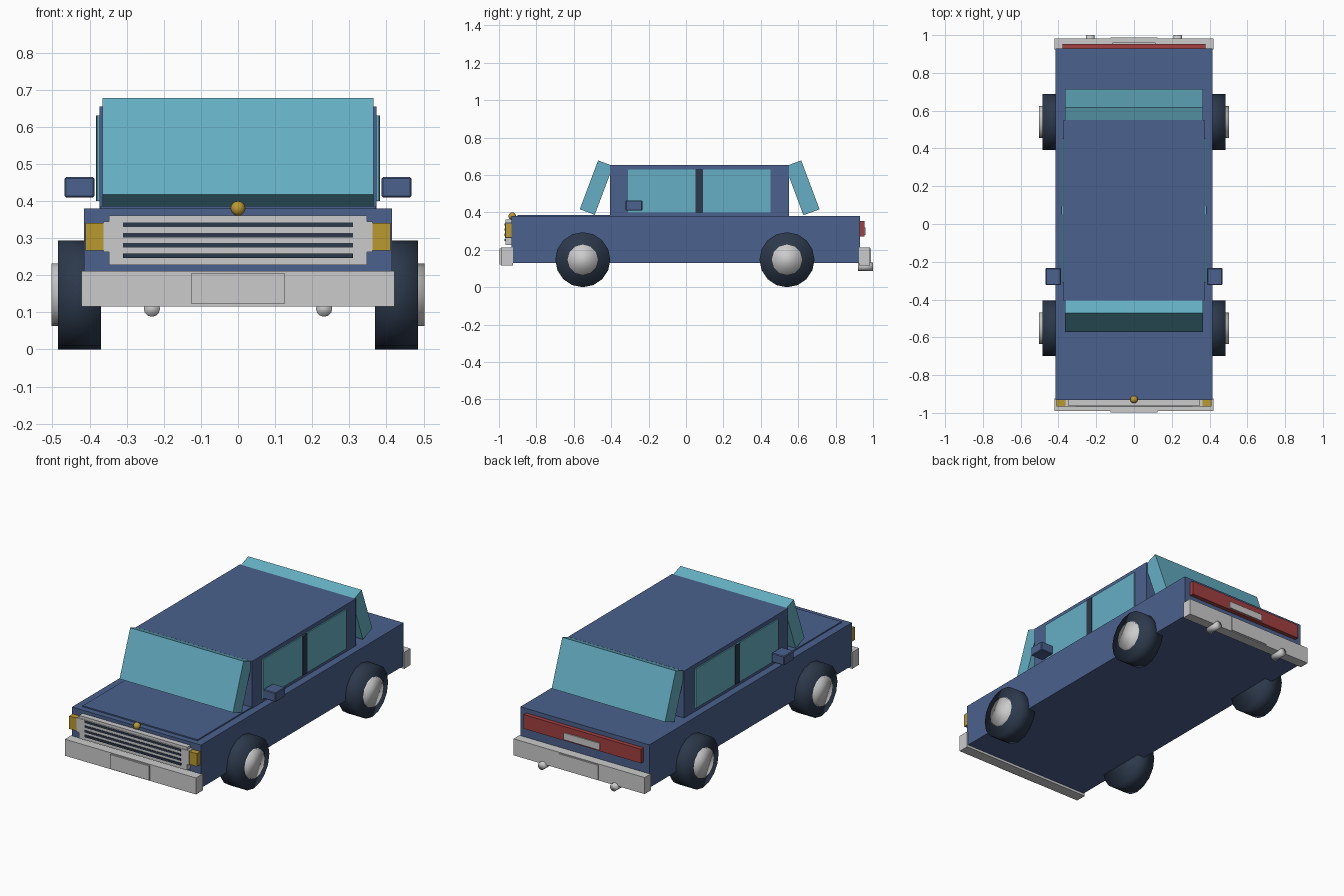
import bpy, bmesh, math
from mathutils import Matrix

if "Cube" in bpy.data.objects:
    bpy.data.objects.remove(bpy.data.objects["Cube"])


def material(name, rgb):
    m = bpy.data.materials.new(name)
    m.diffuse_color = (*rgb, 1)
    m.use_nodes = True
    m.node_tree.nodes["Principled BSDF"].inputs["Base Color"].default_value = m.diffuse_color
    return m


BLUE = material("blue_paint", (0.07, 0.12, 0.27))
GLASS = material("glass", (0.13, 0.43, 0.55))
DARK = material("dark_rubber", (0.025, 0.04, 0.07))
YELLOW = material("yellow", (0.5, 0.32, 0.03))
RED = material("red", (0.36, 0.05, 0.05))


def finish(name, bm, mat=None, smooth=False):
    bmesh.ops.recalc_face_normals(bm, faces=bm.faces)
    me = bpy.data.meshes.new(name)
    bm.to_mesh(me)
    bm.free()
    for p in me.polygons:
        p.use_smooth = smooth
    if mat:
        me.materials.append(mat)
    ob = bpy.data.objects.new(name, me)
    bpy.context.collection.objects.link(ob)
    return ob


def box(name, x, y, z, mat=None, bevel=0):
    bm = bmesh.new()
    mid = [(a + b) / 2 for a, b in (x, y, z)]
    size = [b - a for a, b in (x, y, z)]
    bmesh.ops.create_cube(bm, size=1, matrix=Matrix.Translation(mid) @ Matrix.Diagonal((*size, 1)))
    ob = finish(name, bm, mat)
    if bevel:
        mod = ob.modifiers.new("bevel", "BEVEL")
        mod.width, mod.segments = bevel, 1
    return ob


def cylinder(name, centre, r, length, axis, sides, mat=None):
    bm = bmesh.new()
    turn = Matrix.Rotation(math.pi / 2, 4, "Y" if axis == "X" else "X")
    bmesh.ops.create_cone(bm, cap_ends=True, segments=sides, radius1=r, radius2=r, depth=length,
                          matrix=Matrix.Translation(centre) @ turn)
    return finish(name, bm, mat, True)


def extrude_x(name, profile, half, mat):
    bm = bmesh.new()
    face = bm.faces.new([bm.verts.new((-half, y, z)) for y, z in profile])
    out = bmesh.ops.extrude_face_region(bm, geom=[face])
    bmesh.ops.translate(bm, vec=(2 * half, 0, 0),
                        verts=[v for v in out["geom"] if isinstance(v, bmesh.types.BMVert)])
    return finish(name, bm, mat)


# Body, hood panel and cabin
box("body", (-0.415, 0.415), (-0.933, 0.93), (0.13, 0.38), BLUE)
box("hood_panel", (-0.37, 0.37), (-0.90, -0.35), (0.37, 0.387), BLUE)
box("cabin", (-0.373, 0.373), (-0.405, 0.55), (0.37, 0.654), BLUE)

# Thick tilted screens
extrude_x("windshield", [(-0.568, 0.417), (-0.47, 0.678), (-0.39, 0.648), (-0.488, 0.387)], 0.365, GLASS)
extrude_x("rear_window", [(0.714, 0.417), (0.616, 0.678), (0.53, 0.646), (0.628, 0.385)], 0.365, GLASS)

# Side windows, pillars, mirrors and lamps
for s, side in ((-1, "left"), (1, "right")):
    def span(a, b):
        return tuple(sorted((s * a, s * b)))
    box(side + "_window", span(0.36, 0.38), (-0.31, 0.453), (0.40, 0.63), GLASS)
    box(side + "_pillar", span(0.36, 0.383), (0.05, 0.092), (0.40, 0.63), DARK)
    box(side + "_mirror", span(0.387, 0.468), (-0.323, -0.233), (0.41, 0.464), BLUE, 0.004)
    box(side + "_headlight", span(0.345, 0.411), (-0.965, -0.92), (0.266, 0.341), YELLOW)
    cylinder(side + "_exhaust", (s * 0.232, 0.96, 0.11), 0.022, 0.08, "Y", 12)
    # Wheels with hubs
    for y, end in ((-0.552, "front"), (0.54, "rear")):
        cylinder(f"{side}_{end}_tyre", (s * 0.427, y, 0.147), 0.147, 0.117, "X", 16, DARK)
        cylinder(f"{side}_{end}_hub", (s * 0.45, y, 0.147), 0.084, 0.104, "X", 12)

# Grille with dark slats
box("grille", (-0.348, 0.348), (-0.964, -0.92), (0.227, 0.361))
box("grille_side_trim", (-0.363, 0.363), (-0.967, -0.92), (0.262, 0.345))
for i in range(4):
    z = 0.253 + i * 0.0275
    box(f"grille_slat_{i}", (-0.31, 0.31), (-0.97, -0.94), (z - 0.006, z + 0.006), DARK)

# Hood ornament
bm = bmesh.new()
bmesh.ops.create_uvsphere(bm, u_segments=12, v_segments=8, radius=0.02,
                          matrix=Matrix.Translation((0, -0.929, 0.38)))
finish("hood_ornament", bm, YELLOW, True)

# Bumpers and plates
box("front_bumper", (-0.422, 0.422), (-0.989, -0.925), (0.116, 0.212))
box("front_plate", (-0.125, 0.125), (-0.998, -0.97), (0.122, 0.206))
box("rear_bumper", (-0.422, 0.422), (0.925, 0.983), (0.116, 0.212))
box("rear_bumper_plate", (-0.125, 0.125), (0.96, 0.988), (0.122, 0.206))

# Tail light strip with plate
box("tail_light", (-0.378, 0.378), (0.92, 0.954), (0.272, 0.354), RED)
box("tail_plate", (-0.115, 0.115), (0.93, 0.96), (0.28, 0.32))
